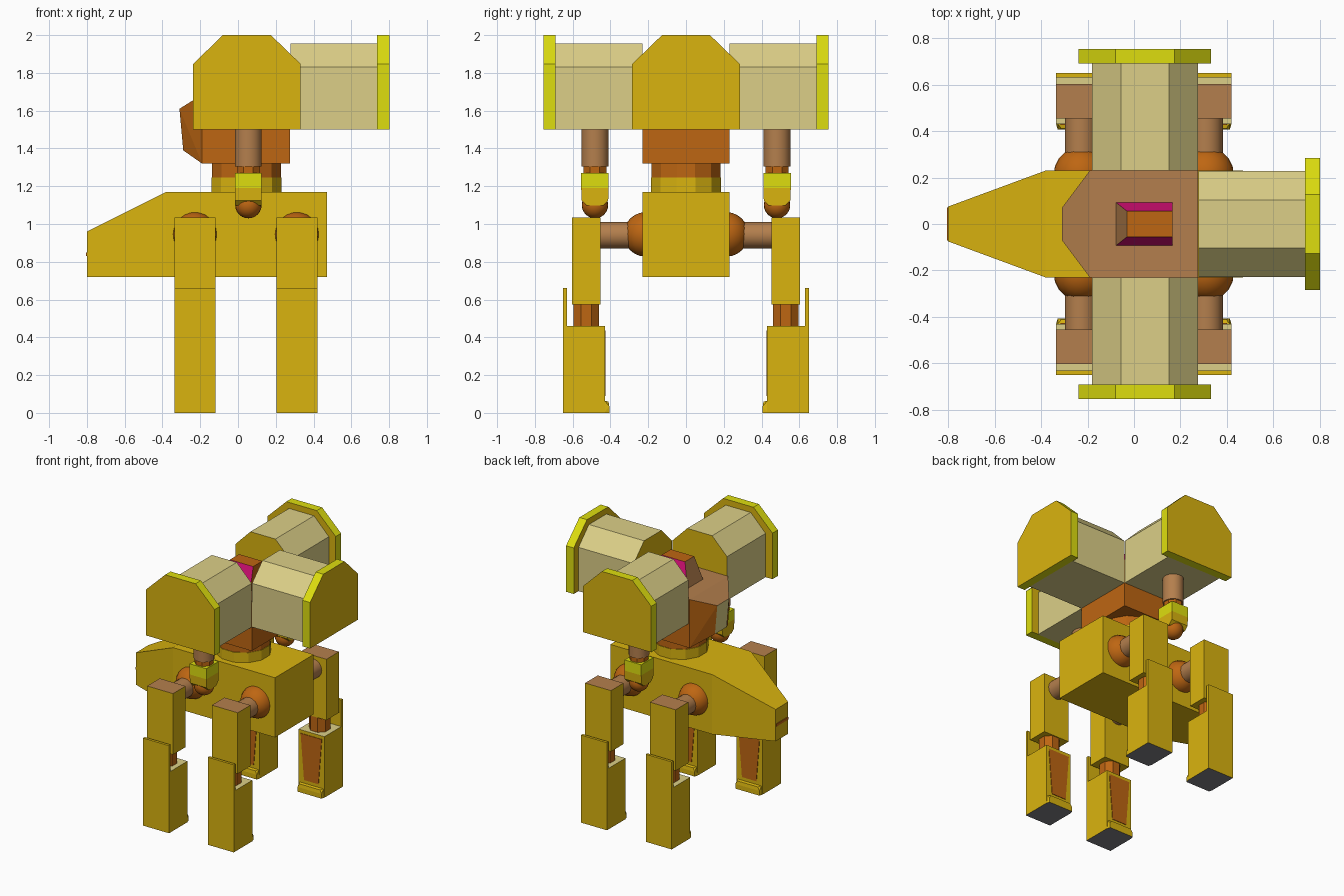
import bpy, bmesh
from math import pi
from mathutils import Matrix, Vector

cube = bpy.data.objects.get("Cube")
if cube:
    bpy.data.objects.remove(cube, do_unlink=True)


def material(name, rgb):
    lin = [((c / 255 + 0.055) / 1.055) ** 2.4 if c > 10 else c / 255 / 12.92 for c in rgb]
    m = bpy.data.materials.new(name)
    m.use_nodes = True
    m.diffuse_color = (*lin, 1)
    m.node_tree.nodes["Principled BSDF"].inputs["Base Color"].default_value = (*lin, 1)
    return m


GOLD = material("gold", (218, 180, 15))
YELLOW = material("bright yellow", (222, 222, 15))
BEIGE = material("beige", (220, 207, 135))
ORANGE = material("burnt orange", (190, 102, 18))
BROWN = material("light brown", (180, 127, 77))
PINK = material("pink", (235, 18, 130))
GREY = material("sole grey", (125, 125, 130))


def finish(name, bm, rule, smooth=False):
    """Turn a bmesh into an object, colouring each face by rule (a material or a function)."""
    bmesh.ops.recalc_face_normals(bm, faces=bm.faces)
    bm.normal_update()
    mats = []
    for f in bm.faces:
        m = rule(f) if callable(rule) else rule
        if m not in mats:
            mats.append(m)
        f.material_index = mats.index(m)
    mesh = bpy.data.meshes.new(name)
    bm.to_mesh(mesh)
    bm.free()
    for m in mats:
        mesh.materials.append(m)
    ob = bpy.data.objects.new(name, mesh)
    bpy.context.collection.objects.link(ob)
    if smooth:
        bpy.ops.object.select_all(action="DESELECT")
        bpy.context.view_layer.objects.active = ob
        ob.select_set(True)
        bpy.ops.object.shade_smooth_by_angle(angle=0.7)
    return ob


def hull(name, points, rule, matrix=Matrix()):
    """Convex block around the points."""
    bm = bmesh.new()
    for p in points:
        bm.verts.new(matrix @ Vector(p))
    bmesh.ops.convex_hull(bm, input=bm.verts[:])
    bmesh.ops.dissolve_limit(bm, angle_limit=0.02, verts=bm.verts[:], edges=bm.edges[:])
    return finish(name, bm, rule)


def box(name, xs, ys, zs, rule):
    return hull(name, [(x, y, z) for x in xs for y in ys for z in zs], rule)


def tube(name, centre, radius, depth, rule, sides=16, axis="Z", smooth=True):
    bm = bmesh.new()
    turn = Matrix.Rotation(pi / 2, 4, "X") if axis == "Y" else Matrix.Rotation(pi / sides, 4, "Z")
    bmesh.ops.create_cone(bm, cap_ends=True, segments=sides, radius1=radius, radius2=radius,
                          depth=depth, matrix=Matrix.Translation(centre) @ turn)
    return finish(name, bm, rule, smooth)


def ball(name, centre, radius, rule):
    bm = bmesh.new()
    bmesh.ops.create_uvsphere(bm, u_segments=20, v_segments=12, radius=radius,
                              matrix=Matrix.Translation(centre))
    return finish(name, bm, rule, True)


def mirrored(points):
    return [(x, s * y, z) for x, y, z in points for s in (-1, 1)]


# Body with tapering snout
hull("body", mirrored([(-0.8, 0.075, 0.72), (-0.8, 0.075, 0.96), (-0.38, 0.23, 0.72),
                       (-0.38, 0.23, 1.17), (0.47, 0.23, 0.72), (0.47, 0.23, 1.17)]), GOLD)
box("mouth_slot", (-0.805, -0.79), (-0.07, 0.07), (0.83, 0.85), ORANGE)

# Neck
MID = 0.045
tube("neck_collar", (MID, 0, 1.205), 0.192, 0.08, GOLD, 12, smooth=False)
tube("neck", (MID, 0, 1.285), 0.188, 0.09, ORANGE, 12, smooth=False)


# Head with chamfered front, brown on top and a pale front face
def head_rule(f):
    if f.normal.z > 0.5:
        return BROWN
    return BEIGE if f.normal.x < -0.9 else ORANGE


TOP = 1.685
hull("head", mirrored([(-0.31, 0.07, 1.61), (-0.29, 0.07, 1.39), (-0.19, 0.23, 1.32),
                       (-0.19, 0.23, TOP), (0.276, 0.23, 1.32), (0.276, 0.23, TOP)]), head_rule)


# Cockpit with pink side windows
def cockpit_rule(f):
    if abs(f.normal.y) > 0.5:
        return PINK
    return BROWN if f.normal.x < -0.5 else ORANGE


hull("cockpit", mirrored([(-0.08, 0.095, TOP - 0.01), (0.165, 0.095, TOP - 0.01),
                          (-0.03, 0.055, 1.86), (0.165, 0.055, 1.86)]), cockpit_rule)


# Three pods pointing to the left and to both sides of the body
def pod(name, start, end, half, top_half, shoulder, top, angle, side_colour):
    outline = [(half, 1.5), (half, shoulder), (top_half, top)]
    points = mirrored([(x, y, z) for x in (start, end) for y, z in outline])
    place = Matrix.Translation((0.047, 0, 0)) @ Matrix.Rotation(angle, 4, "Z")
    out = place.to_3x3() @ Vector((1, 0, 0))
    hull(name, points, lambda f: GOLD if abs(f.normal.dot(out)) > 0.9 else side_colour, place)


for label, angle in (("front", -pi / 2), ("left", 0), ("back", pi / 2)):
    pod(label + "_pod", 0.23, 0.692, 0.228, 0.104, 1.83, 1.955, angle, BEIGE)
    pod(label + "_pod_plate", 0.69, 0.754, 0.285, 0.127, 1.847, 2.0, angle, YELLOW)

# Arms hanging under the front and back pods
for s, label in ((-1, "front"), (1, "back")):
    ax, ay = 0.055, s * 0.482
    tube(label + "_arm", (ax, ay, 1.405), 0.072, 0.2, BROWN)
    tube(label + "_wrist", (ax, ay, 1.285), 0.066, 0.05, ORANGE, 8, smooth=False)
    xs = (ax - 0.07, ax + 0.07)
    box(label + "_cuff", xs, (ay - 0.073, ay + 0.073), (1.19, 1.27), YELLOW)
    hull(label + "_cuff_lower", [(x, ay + k * w, z) for x in xs for k in (-1, 1)
                                 for w, z in ((0.073, 1.19), (0.07, 1.125), (0.042, 1.097))], GOLD)
    ball(label + "_hand", (ax, ay, 1.1), 0.07, ORANGE)


# Legs
def thigh_rule(f):
    return BROWN if f.normal.z > 0.9 else GOLD


def shin_rule(f):
    if f.normal.z > 0.9:
        return BEIGE
    return GREY if f.normal.z < -0.9 else GOLD


for s, side in ((-1, "front"), (1, "back")):
    for lx, end in ((-0.228, "right"), (0.312, "left")):
        label = side + "_" + end
        xs = (lx - 0.108, lx + 0.108)
        ball(label + "_hip", (lx, s * 0.213, 0.945), 0.118, ORANGE)
        tube(label + "_axle", (lx, s * 0.39, 0.94), 0.07, 0.26, BROWN, axis="Y")
        box(label + "_thigh", xs, (s * 0.453, s * 0.603), (0.575, 1.035), thigh_rule)
        tube(label + "_knee", (lx, s * 0.528, 0.515), 0.074, 0.14, ORANGE, 8, smooth=False)
        box(label + "_shin", xs, (s * 0.43, s * 0.632), (0, 0.46), shin_rule)
        box(label + "_shin_guard", xs, (s * 0.63, s * 0.65), (0, 0.66),
            lambda f: GREY if f.normal.z < -0.9 else GOLD)
        # tapered inset panel and toe lip on the inner side
        hull(label + "_shin_panel", [(lx + k * w, s * y, z) for k in (-1, 1) for y in (0.426, 0.432)
                                     for w, z in ((0.088, 0.435), (0.06, 0.09))], ORANGE)
        hull(label + "_toe", [(lx + k * w, s * y, z) for k in (-1, 1)
                              for w, y, z in ((0.108, 0.432, 0), (0.1, 0.406, 0), (0.1, 0.406, 0.035),
                                              (0.085, 0.41, 0.06), (0.1, 0.432, 0.065))],
             lambda f: GREY if f.normal.z < -0.9 else GOLD)
